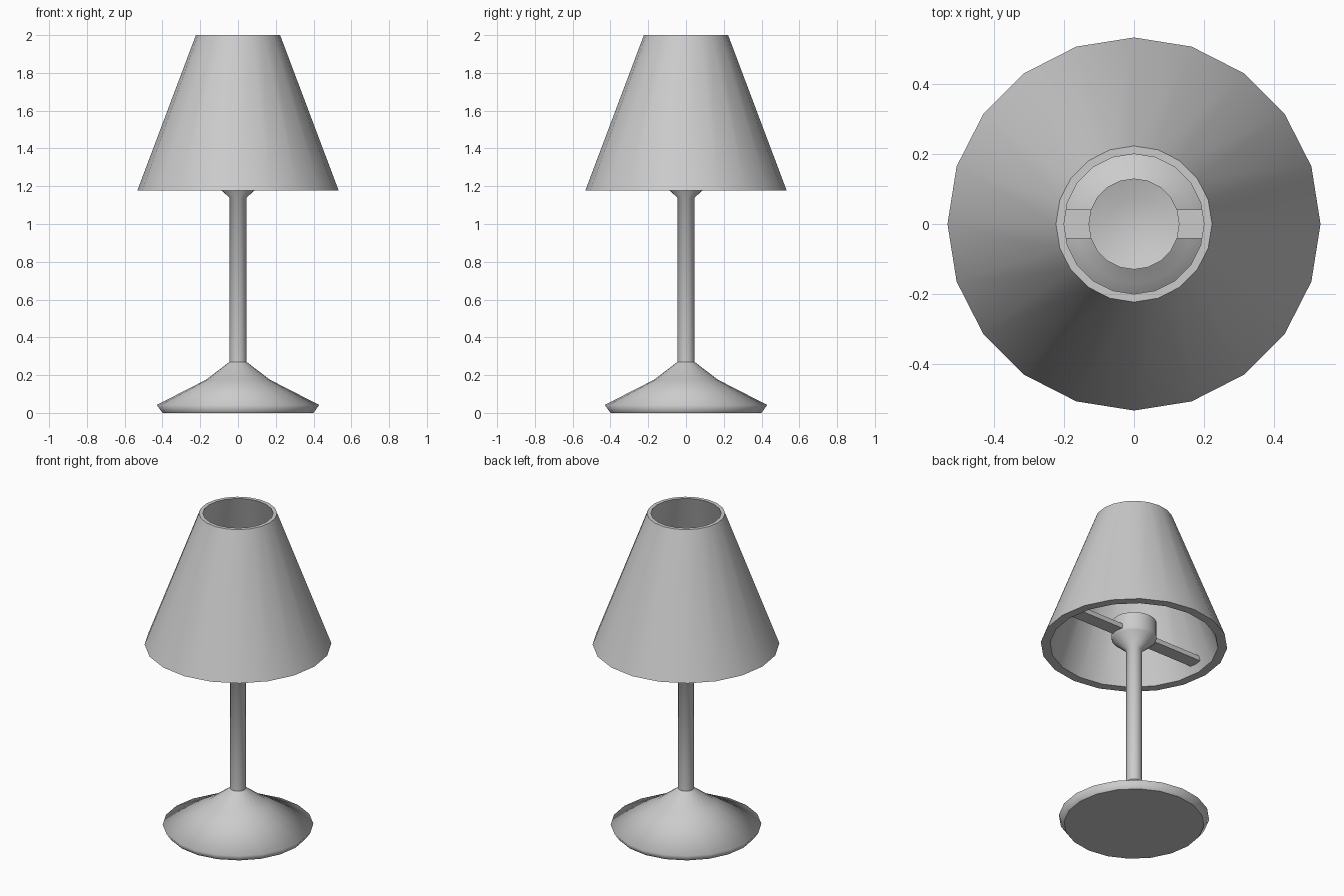
import bpy, bmesh
from math import cos, sin, pi

if "Cube" in bpy.data.objects:
    bpy.data.objects.remove(bpy.data.objects["Cube"])

SIDES = 20


def finish(name, bm):
    bmesh.ops.recalc_face_normals(bm, faces=bm.faces)
    mesh = bpy.data.meshes.new(name)
    bm.to_mesh(mesh)
    bm.free()
    obj = bpy.data.objects.new(name, mesh)
    bpy.context.collection.objects.link(obj)
    return obj


def lathe(name, profile, sharp=(), closed=False):
    """Revolve (radius, z) points; rings listed in sharp keep a hard edge."""
    bm = bmesh.new()
    rings = []
    for r, z in profile:
        n = SIDES if r > 0 else 1
        rings.append([bm.verts.new((r * cos(2 * pi * i / SIDES),
                                    r * sin(2 * pi * i / SIDES), z)) for i in range(n)])
    pairs = list(zip(rings, rings[1:]))
    if closed:
        pairs.append((rings[-1], rings[0]))
    for a, b in pairs:
        for i in range(SIDES):
            j = (i + 1) % SIDES
            quad = [a[i % len(a)], a[j % len(a)], b[j % len(b)], b[i % len(b)]]
            face = bm.faces.new(list(dict.fromkeys(quad)))
            face.smooth = True
    for k in sharp:
        for i in range(SIDES):
            bm.edges.get((rings[k][i], rings[k][(i + 1) % SIDES])).smooth = False
    return finish(name, bm)


# Weighted foot with a rounded-over rim
lathe("base", [(0, 0), (0.40, 0), (0.43, 0.042), (0.17, 0.175), (0.045, 0.27), (0, 0.27)],
      sharp=(1, 4))

# Stem flaring into the socket, with a shallow dished top
lathe("stem_and_socket", [(0, 0.26), (0.045, 0.26), (0.045, 1.14), (0.125, 1.21),
                          (0.13, 1.225), (0.13, 1.32), (0.07, 1.302), (0, 1.295)],
      sharp=(1, 5))

# Hollow conical shade
lathe("shade", [(0.533, 1.177), (0.223, 2.0), (0.2, 2.0), (0.48, 1.177)],
      sharp=(0, 1, 2, 3), closed=True)

# Flat crossbar carrying the shade
bm = bmesh.new()
bmesh.ops.create_cube(bm, size=1)
bmesh.ops.scale(bm, vec=(0.93, 0.084, 0.03), verts=bm.verts)
bmesh.ops.translate(bm, vec=(0, 0, 1.24), verts=bm.verts)
finish("crossbar", bm)
